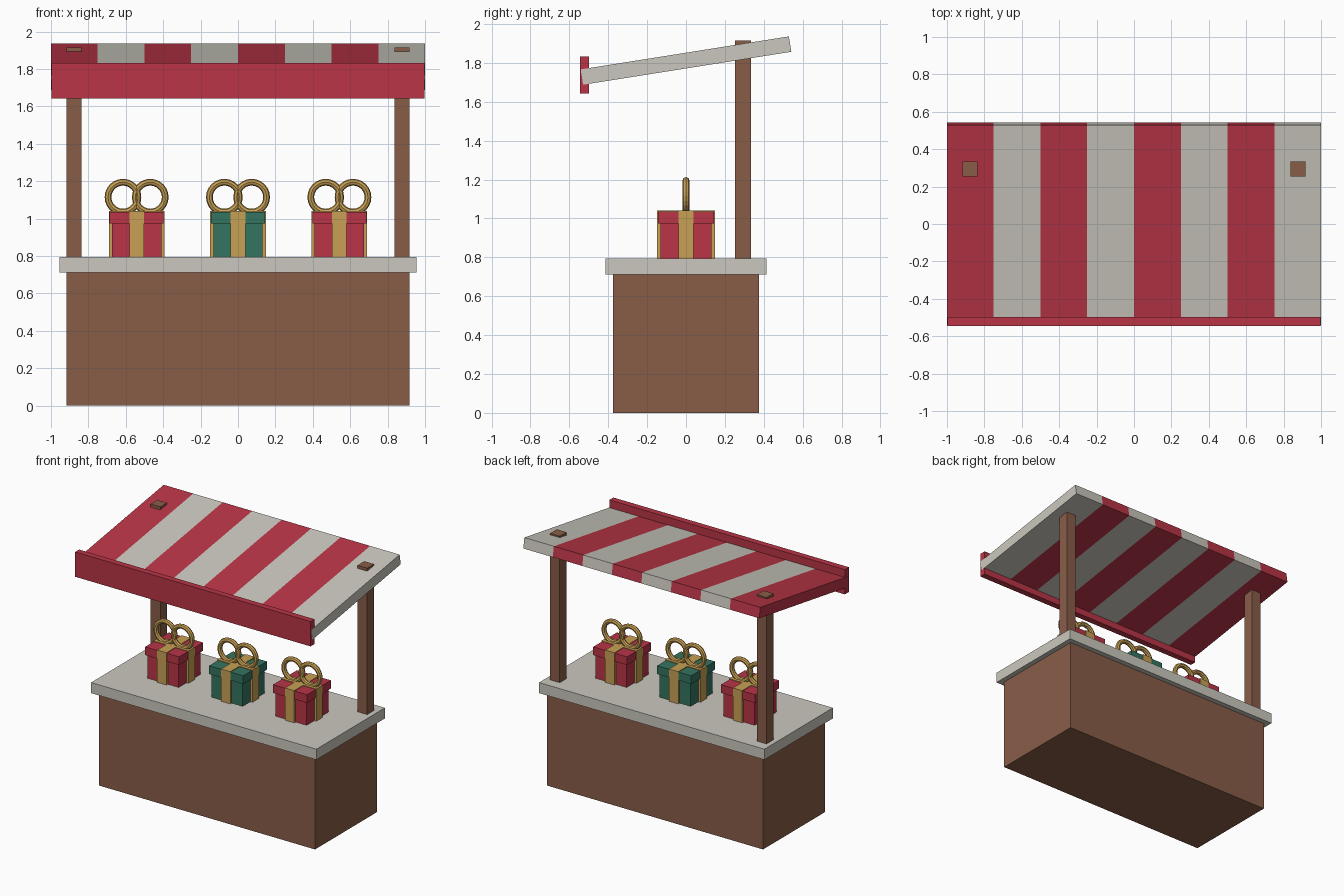
import bpy, bmesh, math
from mathutils import Matrix

default = bpy.data.objects.get("Cube")
if default:
    bpy.data.objects.remove(default, do_unlink=True)


def material(name, r, g, b):
    m = bpy.data.materials.new(name)
    m.use_nodes = True
    m.diffuse_color = (r, g, b, 1)
    m.node_tree.nodes["Principled BSDF"].inputs["Base Color"].default_value = (r, g, b, 1)
    return m


RED = material("red", 0.49, 0.035, 0.063)
CREAM = material("cream", 0.59, 0.575, 0.51)
WOOD = material("brown wood", 0.25, 0.11, 0.064)
GOLD = material("gold", 0.58, 0.355, 0.09)
GREEN = material("green", 0.034, 0.175, 0.118)


def box(name, mat, x, y, z):
    """Box spanning the (low, high) ranges given for each axis."""
    bpy.ops.mesh.primitive_cube_add(size=1)
    ob = bpy.context.object
    ob.name = name
    lo, hi = zip(x, y, z)
    size = [b - a for a, b in zip(lo, hi)]
    mid = [(a + b) / 2 for a, b in zip(lo, hi)]
    ob.data.transform(Matrix.Translation(mid) @ Matrix.Diagonal((*size, 1)))
    ob.data.materials.append(mat)
    return ob


def around(centre, half):
    return centre - half, centre + half


# Stall base and counter
TOP = 0.794
box("stall_base", WOOD, around(0, 0.916), around(0, 0.375), (0, 0.713))
box("counter_top", CREAM, around(0, 0.955), around(0, 0.415), (0.713, TOP))

# Rear posts, poking through the awning
for side, sign in (("right", -1), ("left", 1)):
    box(side + "_post", WOOD, around(sign * 0.877, 0.041), around(0.294, 0.041), (TOP, 1.916))

# Sloping awning, sliced into eight alternating stripes
awning = box("striped_awning", RED, around(0, 1), around(0, 0.542), around(0, 0.04))
awning.data.materials.append(CREAM)
bm = bmesh.new()
bm.from_mesh(awning.data)
for i in range(1, 8):
    bmesh.ops.bisect_plane(bm, geom=bm.verts[:] + bm.edges[:] + bm.faces[:],
                           plane_co=(-1 + i / 4, 0, 0), plane_no=(1, 0, 0))
for f in bm.faces:
    stripe = math.floor((f.calc_center_median().x + 1) * 4)
    f.material_index = min(max(stripe, 0), 7) % 2
bm.to_mesh(awning.data)
bm.free()
awning.rotation_euler.x = math.radians(9)
awning.location.z = 1.812

# Front valance
box("front_valance", RED, around(0, 0.998), (-0.546, -0.498), (1.643, 1.833))


def gift(label, x, mat):
    """Wrapped box with lid, crossed ribbons and a two-loop bow."""
    box(label + "_gift_box", mat, around(x, 0.132), around(0, 0.132), (TOP, 0.975))
    box(label + "_gift_lid", mat, around(x, 0.144), around(0, 0.144), (0.973, 1.036))
    box(label + "_ribbon_across", GOLD, around(x, 0.149), around(0, 0.039), (TOP, 1.041))
    box(label + "_ribbon_along", GOLD, around(x, 0.039), around(0, 0.149), (TOP, 1.041))
    for side, sign in (("right", -1), ("left", 1)):
        bpy.ops.mesh.primitive_torus_add(
            major_radius=0.08, minor_radius=0.018, major_segments=24, minor_segments=8,
            location=(x + sign * 0.073, 0, 1.115), rotation=(math.pi / 2, 0, 0))
        loop = bpy.context.object
        loop.name = label + "_bow_loop_" + side
        loop.data.materials.append(GOLD)


gift("right", -0.542, RED)
gift("middle", 0, GREEN)
gift("left", 0.542, RED)
